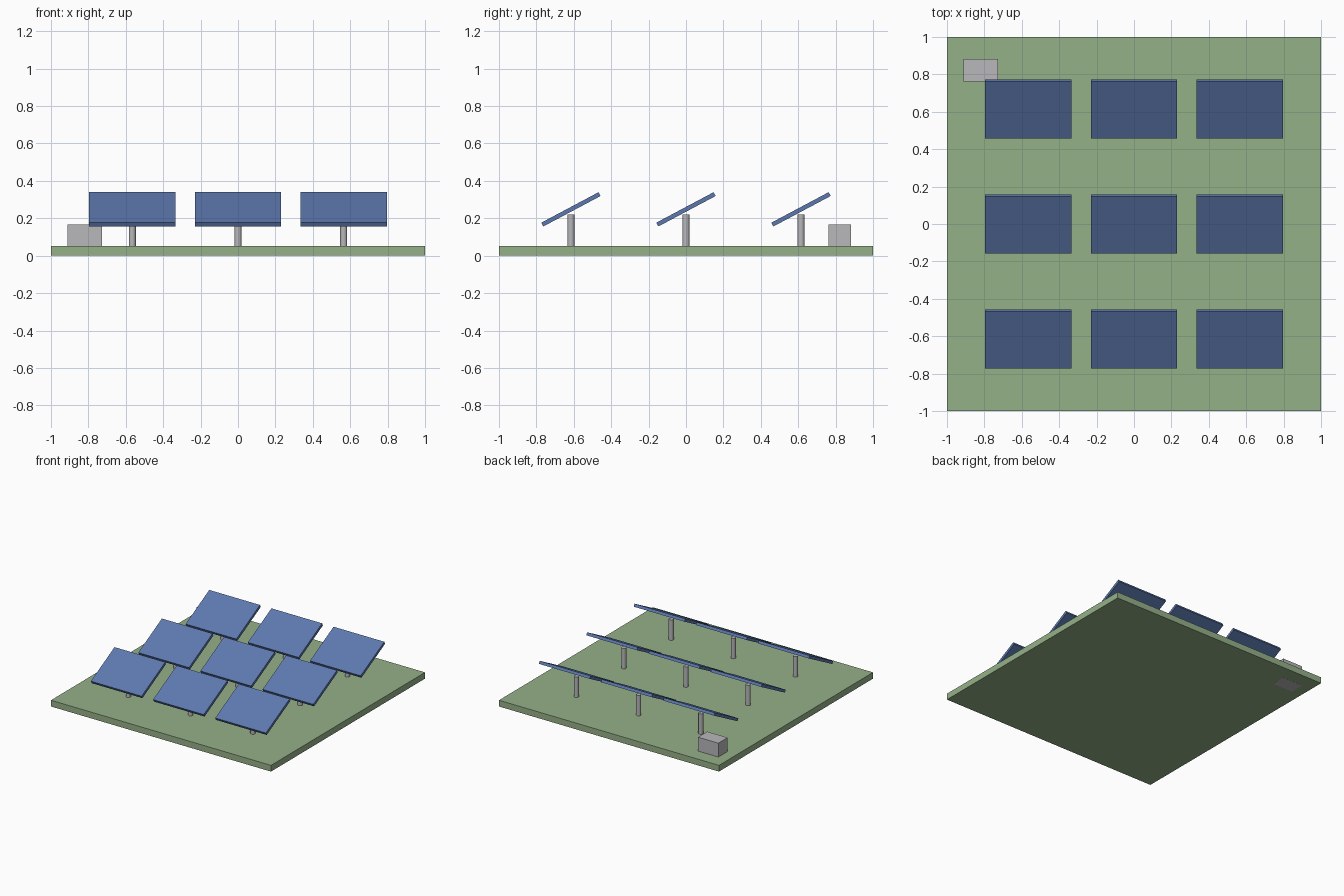
import bpy
import math

default_cube = bpy.data.objects.get("Cube")
if default_cube:
    bpy.data.objects.remove(default_cube, do_unlink=True)


def material(name, rgb):
    mat = bpy.data.materials.new(name)
    mat.use_nodes = True
    mat.diffuse_color = (*rgb, 1)
    mat.node_tree.nodes["Principled BSDF"].inputs["Base Color"].default_value = (*rgb, 1)
    return mat


grass = material("grass green", (0.30, 0.44, 0.25))
blue = material("panel blue", (0.11, 0.19, 0.43))
grey = material("metal grey", (0.48, 0.48, 0.50))


def box(name, center, size, mat, tilt=0):
    bpy.ops.mesh.primitive_cube_add(size=1, location=center)
    obj = bpy.context.object
    obj.name = name
    obj.scale = size
    bpy.ops.object.transform_apply(location=False, rotation=False, scale=True)
    obj.rotation_euler.x = tilt
    obj.data.materials.append(mat)
    return obj


def post(name, x, y, bottom, top, radius):
    bpy.ops.mesh.primitive_cylinder_add(vertices=12, radius=radius, depth=top - bottom,
                                        location=(x, y, (bottom + top) / 2))
    obj = bpy.context.object
    obj.name = name
    obj.data.materials.append(grey)
    bpy.ops.object.shade_smooth_by_angle(angle=math.radians(40))


# Field slab, its underside a hair above the cabinet's base
slab_top = 0.052
slab_bottom = 0.0006
box("ground", (0, 0, (slab_top + slab_bottom) / 2), (2, 2, slab_top - slab_bottom), grass)

# Equipment cabinet, set through the slab at the back corner
box("equipment_cabinet", (-0.82, 0.823, 0.083), (0.184, 0.12, 0.166), grey)

# Three rows of three tilted panels on posts
for row, row_name in enumerate(("front", "middle", "back")):
    for column, column_name in enumerate(("right", "center", "left")):
        x = (column - 1) * 0.565
        y = (row - 1) * 0.615
        label = f"{row_name}_{column_name}"
        post("post_" + label, x, y, slab_top - 0.002, 0.22, 0.019)
        box("solar_panel_" + label, (x, y, 0.248), (0.461, 0.347, 0.023), blue,
            math.radians(28))
